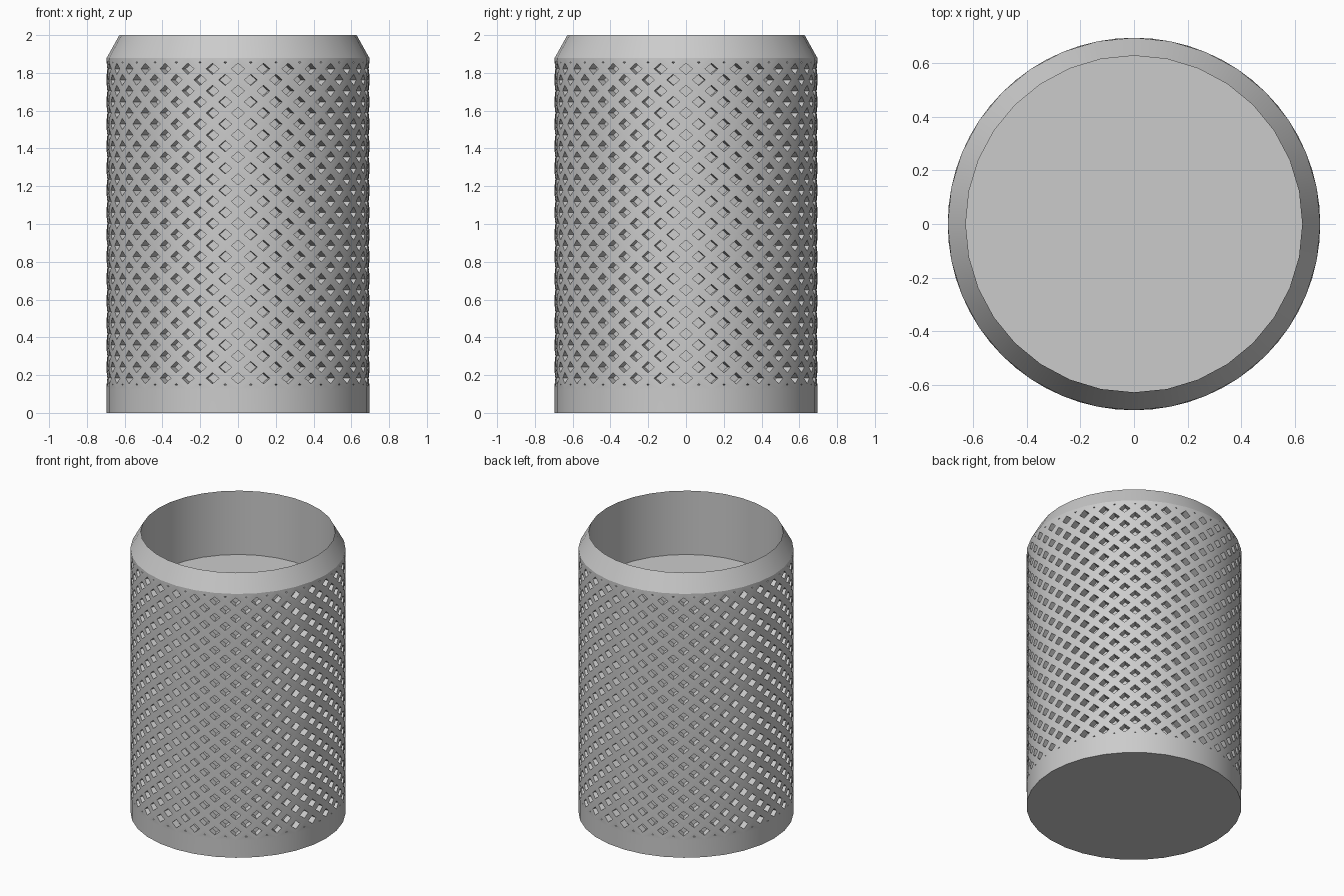
import bpy
import bmesh
import math

cube = bpy.data.objects.get("Cube")
if cube:
    bpy.data.objects.remove(cube, do_unlink=True)

SIDES = 32
RADIUS, RIM_RADIUS = 0.695, 0.628
GRIP_BOTTOM, GRIP_TOP = 0.125, 1.88
HEIGHT, CUP_FLOOR = 2.0, 1.545
ROWS = 30            # half-diamond rows in the grip
RIB, DENT = 0.022, 0.05

steel = bpy.data.materials.new("plain grey metal")
steel.use_nodes = True
grey = (0.6, 0.6, 0.6, 1.0)
steel.diffuse_color = grey
steel.node_tree.nodes["Principled BSDF"].inputs["Base Color"].default_value = grey

bm = bmesh.new()


def ring(radius, z, shift=0.0):
    verts = []
    for i in range(SIDES):
        a = 2 * math.pi * (i + shift) / SIDES - math.pi / 2
        verts.append(bm.verts.new((radius * math.cos(a), radius * math.sin(a), z)))
    return verts


def bridge(lower, upper):
    for i in range(SIDES):
        k = (i + 1) % SIDES
        bm.faces.new((lower[i], lower[k], upper[k], upper[i]))


# Diamond lattice: every other ring is turned by half a step
step = (GRIP_TOP - GRIP_BOTTOM) / ROWS
rows = [ring(RADIUS, GRIP_BOTTOM + j * step, 0.5 * (j % 2)) for j in range(ROWS + 1)]
cells = []
for j in range(ROWS - 1):
    low, mid, top = rows[j:j + 3]
    for i in range(SIDES):
        right = (i + j % 2) % SIDES
        left = (right - 1) % SIDES
        cells.append(bm.faces.new((low[i], mid[right], top[i], mid[left])))

# Half cells close the lattice at both ends
for i in range(SIDES):
    k = (i + 1) % SIDES
    cells.append(bm.faces.new((rows[0][i], rows[0][k], rows[1][i])))
    cells.append(bm.faces.new((rows[-1][k], rows[-1][i], rows[-2][i])))

# Ribs, then dents sunk between them
bm.normal_update()
bmesh.ops.inset_individual(bm, faces=cells, thickness=RIB, use_even_offset=True)
bm.normal_update()
bmesh.ops.inset_individual(bm, faces=cells, thickness=0.0, depth=-DENT)

# Plain foot band and base
foot = ring(RADIUS, 0.0)
bridge(foot, rows[0])
bm.faces.new(foot[::-1])

# Tapered collar, sharp rim, recessed cup
rim = ring(RIM_RADIUS, HEIGHT)
bridge(rows[-1], rim)
floor = ring(RIM_RADIUS, CUP_FLOOR)
bridge(rim, floor)
bm.faces.new(floor)

bm.normal_update()
mesh = bpy.data.meshes.new("knurled_cylinder")
bm.to_mesh(mesh)
bm.free()
mesh.materials.append(steel)
body = bpy.data.objects.new("knurled_cylinder", mesh)
bpy.context.collection.objects.link(body)

bpy.ops.object.select_all(action="DESELECT")
body.select_set(True)
bpy.context.view_layer.objects.active = body
bpy.ops.object.shade_smooth_by_angle(angle=math.radians(25))
